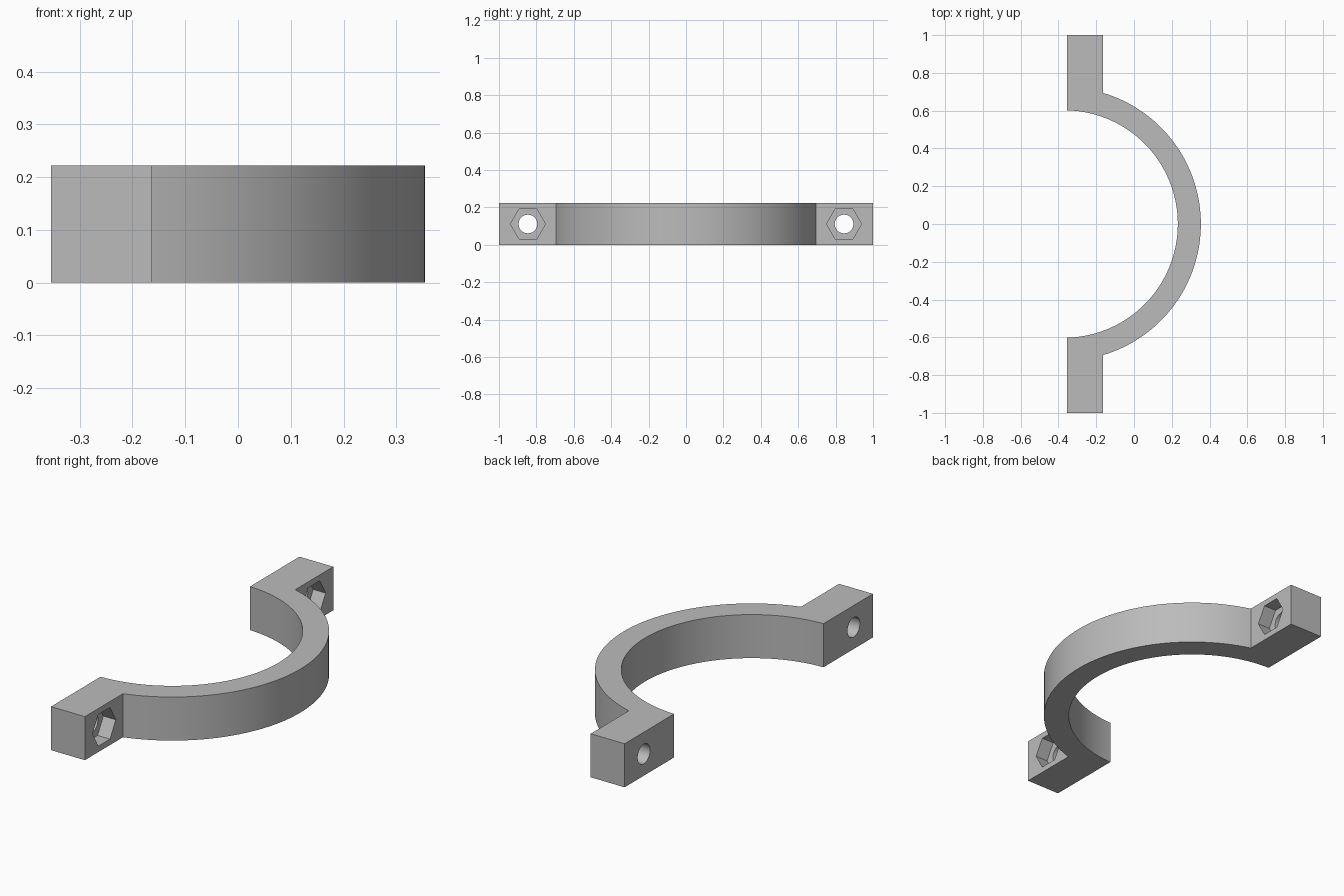
import bpy
import math

if "Cube" in bpy.data.objects:
    bpy.data.objects.remove(bpy.data.objects["Cube"], do_unlink=True)

HEIGHT = 0.222
BACK, LUG_FRONT = -0.354, -0.163   # mating face and lug outer face
CENTRE = -0.37                     # arc centre on the x axis
INNER, OUTER = 0.602, 0.724
BOLT_Y = 0.845
SEAT_DEPTH = 0.07

grey = bpy.data.materials.new("plain grey")
grey.use_nodes = True
colour = (0.5, 0.5, 0.5, 1)
grey.diffuse_color = colour
grey.node_tree.nodes["Principled BSDF"].inputs["Base Color"].default_value = colour


def arc(radius, end_x, steps=64):
    """Arc from the -y side round to the +y side, both ends at end_x."""
    limit = math.acos((end_x - CENTRE) / radius)
    angles = [limit * (2 * i / steps - 1) for i in range(steps + 1)]
    return [(CENTRE + radius * math.cos(a), radius * math.sin(a)) for a in angles]


def extrude_profile(name, points, height):
    n = len(points)
    verts = [(x, y, z) for z in (0, height) for x, y in points]
    faces = [tuple(reversed(range(n))), tuple(range(n, 2 * n))]
    faces += [(i, (i + 1) % n, (i + 1) % n + n, i + n) for i in range(n)]
    mesh = bpy.data.meshes.new(name)
    mesh.from_pydata(verts, [], faces)
    mesh.materials.append(grey)
    obj = bpy.data.objects.new(name, mesh)
    bpy.context.collection.objects.link(obj)
    return obj


def cut(target, sides, radius, x_start, x_end, y):
    """Cut a prism that runs along x."""
    bpy.ops.mesh.primitive_cylinder_add(
        vertices=sides, radius=radius, depth=x_end - x_start,
        location=((x_start + x_end) / 2, y, HEIGHT / 2),
        rotation=(0, math.pi / 2, 0))
    cutter = bpy.context.object
    cutter.hide_render = True
    cutter.data.materials.append(grey)
    mod = target.modifiers.new("cut", "BOOLEAN")
    mod.operation, mod.solver, mod.object = "DIFFERENCE", "EXACT", cutter
    bpy.ops.object.select_all(action="DESELECT")
    bpy.context.view_layer.objects.active = target
    target.select_set(True)
    bpy.ops.object.modifier_apply(modifier=mod.name)
    bpy.data.objects.remove(cutter, do_unlink=True)


# Half ring with a square lug at each end
outline = [(BACK, -1), (LUG_FRONT, -1)] + arc(OUTER, LUG_FRONT)
outline += [(LUG_FRONT, 1), (BACK, 1)] + arc(INNER, BACK)[::-1]
clamp = extrude_profile("half_ring_clamp", outline, HEIGHT)

# Bolt hole and hexagonal nut seat in each lug
for side in (-1, 1):
    cut(clamp, 32, 0.05, BACK - 0.1, LUG_FRONT + 0.1, side * BOLT_Y)
    cut(clamp, 6, 0.0935, LUG_FRONT - SEAT_DEPTH, LUG_FRONT + 0.1, side * BOLT_Y)

bpy.ops.object.shade_smooth_by_angle(angle=math.radians(30))
